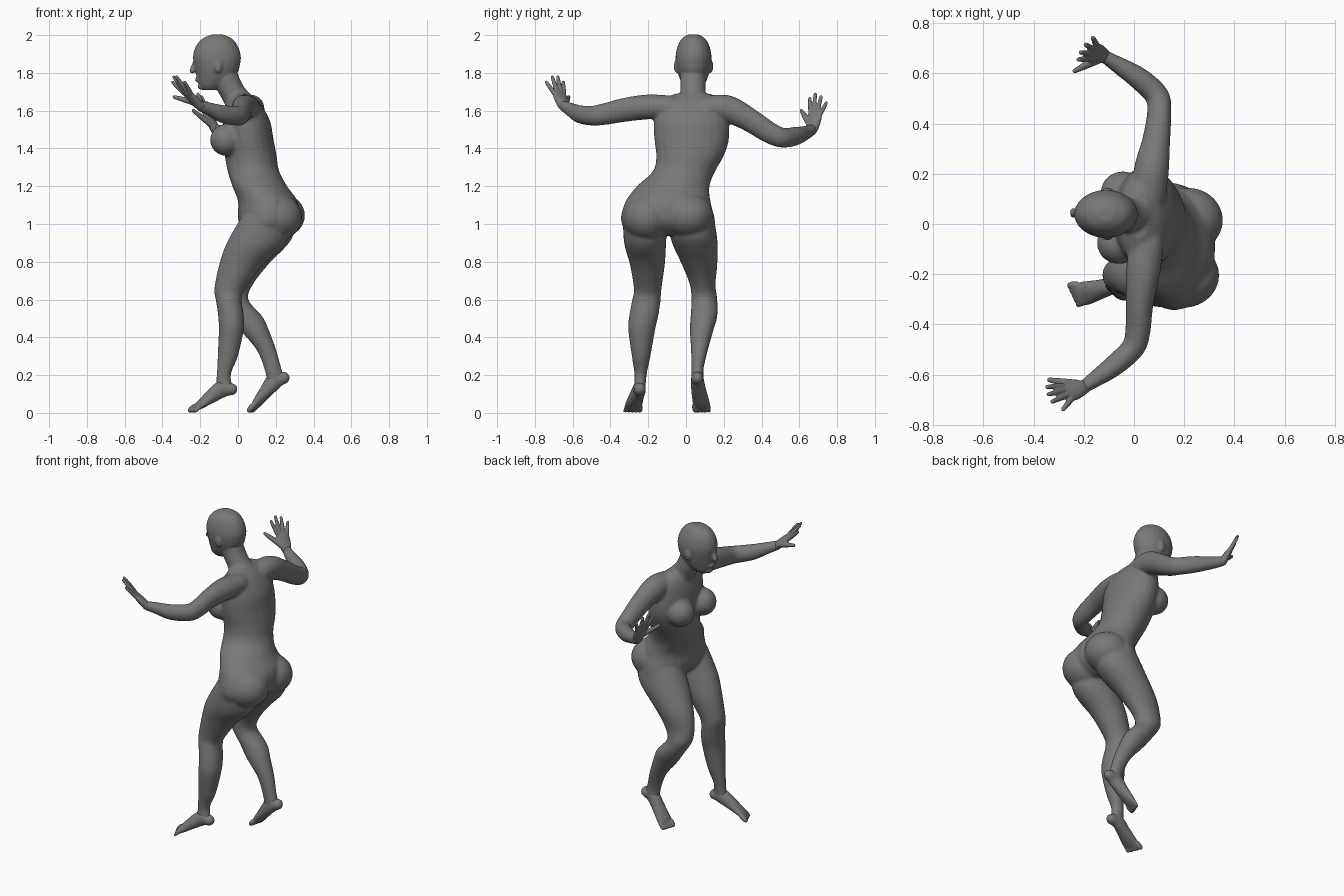
import bpy, bmesh, math
from mathutils import Vector, Matrix

SKIN = bpy.data.materials.new("plain_grey")
SKIN.diffuse_color = (0.19, 0.19, 0.19, 1)


def spline(rows, steps=5):
    """Smooth rows of numbers with a Catmull-Rom curve."""
    out = []
    for i in range(len(rows) - 1):
        a, b, c, d = rows[max(i - 1, 0)], rows[i], rows[i + 1], rows[min(i + 2, len(rows) - 1)]
        for s in range(steps):
            t = s / steps
            out.append([0.5 * (2 * q + (r - p) * t + (2 * p - 5 * q + 4 * r - w) * t * t
                               + (3 * q - p - 3 * r + w) * t ** 3)
                        for p, q, r, w in zip(a, b, c, d)])
    return out + [list(rows[-1])]


def loft(bm, rings, n=24):
    """Skin a closed tube over (centre, u, v) ellipses."""
    loops = [[bm.verts.new(c + u * math.cos(2 * math.pi * k / n) + v * math.sin(2 * math.pi * k / n))
              for k in range(n)] for c, u, v in rings]
    for a, b in zip(loops, loops[1:]):
        for k in range(n):
            bm.faces.new((a[k], a[(k + 1) % n], b[(k + 1) % n], b[k]))
    bm.faces.new(loops[0][::-1])
    bm.faces.new(loops[-1])


def slices(bm, rows):
    """Body mass from level slices (z, x0, x1, y0, y1)."""
    loft(bm, [(Vector(((x0 + x1) / 2, (y0 + y1) / 2, z)),
               Vector(((x1 - x0) / 2, 0, 0)), Vector((0, (y1 - y0) / 2, 0)))
              for z, x0, x1, y0, y1 in spline(rows)])


def limb(bm, rows, side=(0, 0.3, 1), n=20):
    """Round-ended tube along (x, y, z, width, thickness)."""
    rows = spline(rows)
    pts = [Vector(r[:3]) for r in rows]
    rings = []
    for i, r in enumerate(rows):
        t = (pts[min(i + 1, len(pts) - 1)] - pts[max(i - 1, 0)]).normalized()
        s = Vector(side)
        u = (s - t * s.dot(t)).normalized()
        ring = (pts[i], u * r[3], t.cross(u) * r[4])
        caps = [(pts[i] + t * r[4] * k * (-1 if i == 0 else 1), ring[1] * f, ring[2] * f)
                for k, f in ((0.5, 0.87), (0.85, 0.53), (0.98, 0.2))]
        if i == 0:
            rings += caps[::-1] + [ring]
        elif i == len(rows) - 1:
            rings += [ring] + caps
        else:
            rings.append(ring)
    loft(bm, rings, n)


def ball(bm, centre, radii):
    bmesh.ops.create_uvsphere(bm, u_segments=28, v_segments=18, radius=1,
                              matrix=Matrix.Translation(centre) @ Matrix.Diagonal((*radii, 1)))


def finish(name, bm, voxel, smooth):
    """Fuse the overlapping masses into one smooth skin."""
    bmesh.ops.recalc_face_normals(bm, faces=bm.faces)
    me = bpy.data.meshes.new(name)
    bm.to_mesh(me)
    bm.free()
    me.materials.append(SKIN)
    ob = bpy.data.objects.new(name, me)
    bpy.context.collection.objects.link(ob)
    m = ob.modifiers.new("fuse", 'REMESH')
    m.mode = 'VOXEL'
    m.voxel_size = voxel
    m.use_smooth_shade = True
    m = ob.modifiers.new("soften", 'SMOOTH')
    m.factor = 0.5
    m.iterations = smooth


# --- Torso, arms and legs fused as one body ---
bm = bmesh.new()
slices(bm, [(1.69, -0.02, 0.06, -0.06, 0.13), (1.64, -0.06, 0.115, -0.15, 0.20),
            (1.55, -0.08, 0.168, -0.17, 0.225), (1.45, -0.08, 0.188, -0.168, 0.228),
            (1.36, -0.07, 0.205, -0.158, 0.20), (1.28, -0.055, 0.218, -0.175, 0.155),
            (1.20, -0.03, 0.26, -0.26, 0.125), (1.12, 0.0, 0.315, -0.32, 0.13),
            (1.03, 0.0, 0.32, -0.345, 0.152), (0.97, 0.03, 0.28, -0.32, 0.15),
            (0.94, 0.08, 0.22, -0.24, 0.08)])
# neck base and trapezius
limb(bm, [(-0.065, 0.037, 1.78, 0.066, 0.066), (-0.03, 0.037, 1.70, 0.068, 0.066),
          (0.03, 0.035, 1.61, 0.09, 0.08)], (0, 1, 0))
# breasts
ball(bm, (-0.06, -0.075, 1.445), (0.088, 0.085, 0.085))
ball(bm, (-0.045, 0.125, 1.445), (0.088, 0.085, 0.085))
# buttocks
ball(bm, (0.195, -0.205, 1.035), (0.145, 0.13, 0.125))
ball(bm, (0.215, 0.015, 1.045), (0.14, 0.13, 0.12))
# left leg
slices(bm, [(1.04, 0.02, 0.28, -0.335, -0.10), (0.90, -0.06, 0.255, -0.328, -0.105),
            (0.785, -0.10, 0.135, -0.297, -0.112), (0.655, -0.126, 0.037, -0.276, -0.13),
            (0.60, -0.118, 0.02, -0.285, -0.134), (0.52, -0.106, 0.03, -0.30, -0.145),
            (0.44, -0.102, 0.03, -0.306, -0.163), (0.30, -0.108, 0.0, -0.287, -0.188),
            (0.20, -0.113, -0.038, -0.273, -0.208), (0.12, -0.12, -0.02, -0.275, -0.215)])
# right leg, bent back at the knee
slices(bm, [(1.04, 0.03, 0.30, -0.08, 0.145), (0.92, -0.03, 0.285, -0.08, 0.166),
            (0.785, -0.09, 0.16, -0.022, 0.166), (0.68, -0.112, 0.08, 0.02, 0.156),
            (0.60, -0.10, 0.055, 0.028, 0.166), (0.51, -0.04, 0.13, 0.024, 0.166),
            (0.44, 0.01, 0.163, 0.02, 0.146), (0.335, 0.097, 0.202, 0.026, 0.117),
            (0.23, 0.14, 0.232, 0.028, 0.093), (0.17, 0.15, 0.255, 0.026, 0.096)])
# left arm
limb(bm, [(0.05, -0.08, 1.62, 0.06, 0.07), (0.035, -0.20, 1.62, 0.066, 0.068),
          (0.022, -0.32, 1.605, 0.064, 0.055), (0.015, -0.43, 1.582, 0.058, 0.05),
          (-0.005, -0.495, 1.573, 0.053, 0.047), (-0.08, -0.565, 1.582, 0.048, 0.043),
          (-0.15, -0.615, 1.608, 0.036, 0.034), (-0.20, -0.65, 1.625, 0.029, 0.026)], (0.2, 0, 1))
# right arm
limb(bm, [(0.06, 0.12, 1.62, 0.06, 0.07), (0.07, 0.22, 1.61, 0.072, 0.07),
          (0.088, 0.33, 1.555, 0.064, 0.056), (0.10, 0.44, 1.485, 0.058, 0.048),
          (0.092, 0.51, 1.457, 0.053, 0.048), (0.02, 0.58, 1.465, 0.05, 0.045),
          (-0.065, 0.635, 1.483, 0.038, 0.034), (-0.12, 0.67, 1.50, 0.03, 0.026)], (0.2, 0, 1))
finish("body", bm, 0.008, 10)

# --- Head with neck, nose, lips and ears ---
bm = bmesh.new()
slices(bm, [(z, x0, x1, 0.04 - w, 0.04 + w) for z, x0, x1, w in (
    (2.003, -0.14, -0.08, 0.03), (1.98, -0.19, -0.03, 0.063), (1.94, -0.224, 0.0, 0.085),
    (1.89, -0.238, 0.015, 0.095), (1.85, -0.234, 0.012, 0.094), (1.81, -0.226, 0.002, 0.086),
    (1.77, -0.217, -0.025, 0.073), (1.735, -0.207, -0.065, 0.056), (1.71, -0.19, -0.10, 0.035))])
limb(bm, [(-0.08, 0.037, 1.82, 0.066, 0.066), (-0.065, 0.037, 1.77, 0.067, 0.067),
          (-0.03, 0.037, 1.70, 0.068, 0.066), (0.01, 0.036, 1.64, 0.07, 0.06)], (0, 1, 0))
limb(bm, [(-0.225, 0.043, 1.86, 0.013, 0.012), (-0.236, 0.044, 1.825, 0.016, 0.016),
          (-0.242, 0.044, 1.81, 0.021, 0.014)], (0, 1, 0))
ball(bm, (-0.212, 0.042, 1.765), (0.016, 0.028, 0.014))
ball(bm, (-0.195, 0.041, 1.727), (0.018, 0.028, 0.016))
for s in (-1, 1):
    ball(bm, (-0.105, 0.04 + s * 0.09, 1.835), (0.022, 0.014, 0.036))
finish("head", bm, 0.006, 4)


# --- Hands: palm, four fingers and thumb ---
def hand(name, wrist, knuckle, tips, thumb):
    bm = bmesh.new()
    w, k = Vector(wrist), Vector(knuckle)
    side = (Vector(tips[3]) - Vector(tips[0])).normalized()
    limb(bm, [(*w, 0.029, 0.025), (*w.lerp(k, 0.5), 0.04, 0.021), (*k, 0.041, 0.014)], side)
    for i, tip in enumerate(tips):
        base = k + side * (i - 1.5) * 0.021
        end = base.lerp(Vector(tip), 0.93)
        limb(bm, [(*base, 0.0125, 0.0125), (*base.lerp(end, 0.5), 0.0115, 0.0115),
                  (*end, 0.009, 0.009)], side, 12)
    root, end = w.lerp(k, 0.25) - side * 0.018, Vector(thumb)
    limb(bm, [(*root, 0.021, 0.018), (*root.lerp(end, 0.5), 0.016, 0.014),
              (*root.lerp(end, 0.93), 0.010, 0.010)], side, 12)
    finish(name, bm, 0.004, 3)


hand("left_hand", (-0.20, -0.65, 1.625), (-0.268, -0.672, 1.692),
     [(-0.35, -0.65, 1.755), (-0.345, -0.68, 1.785), (-0.33, -0.71, 1.785), (-0.285, -0.742, 1.755)],
     (-0.345, -0.62, 1.675))
hand("right_hand", (-0.12, 0.67, 1.50), (-0.165, 0.685, 1.588),
     [(-0.225, 0.655, 1.67), (-0.215, 0.685, 1.695), (-0.195, 0.717, 1.68), (-0.165, 0.745, 1.645)],
     (-0.243, 0.607, 1.605))


# --- Feet: heel to ball, then five toes ---
def foot(name, path, big_toe, small_toe):
    bm = bmesh.new()
    a, b = Vector(big_toe), Vector(small_toe)
    side = (b - a).normalized()
    limb(bm, path, side)
    front = Vector(path[-1][:3])
    for i in range(5):
        r = 0.016 - 0.0013 * i
        base = front + side * (i - 2) * 0.019
        tip = a.lerp(b, i / 4)
        tip.z = r * 0.8
        limb(bm, [(*base, r, r), (*base.lerp(tip, 0.6), r, r), (*tip, r * 0.9, r * 0.75)], side, 12)
    finish(name, bm, 0.005, 4)


foot("left_foot",
     [(-0.035, -0.245, 0.125, 0.031, 0.032), (-0.085, -0.247, 0.125, 0.034, 0.045),
      (-0.14, -0.262, 0.088, 0.04, 0.036), (-0.19, -0.275, 0.05, 0.048, 0.024),
      (-0.215, -0.28, 0.033, 0.047, 0.018)],
     (-0.255, -0.245, 0), (-0.225, -0.322, 0))
foot("right_foot",
     [(0.24, 0.06, 0.185, 0.032, 0.033), (0.195, 0.06, 0.17, 0.034, 0.046),
      (0.15, 0.068, 0.115, 0.04, 0.036), (0.105, 0.08, 0.057, 0.047, 0.025),
      (0.09, 0.083, 0.036, 0.046, 0.018)],
     (0.057, 0.05, 0), (0.08, 0.122, 0))
